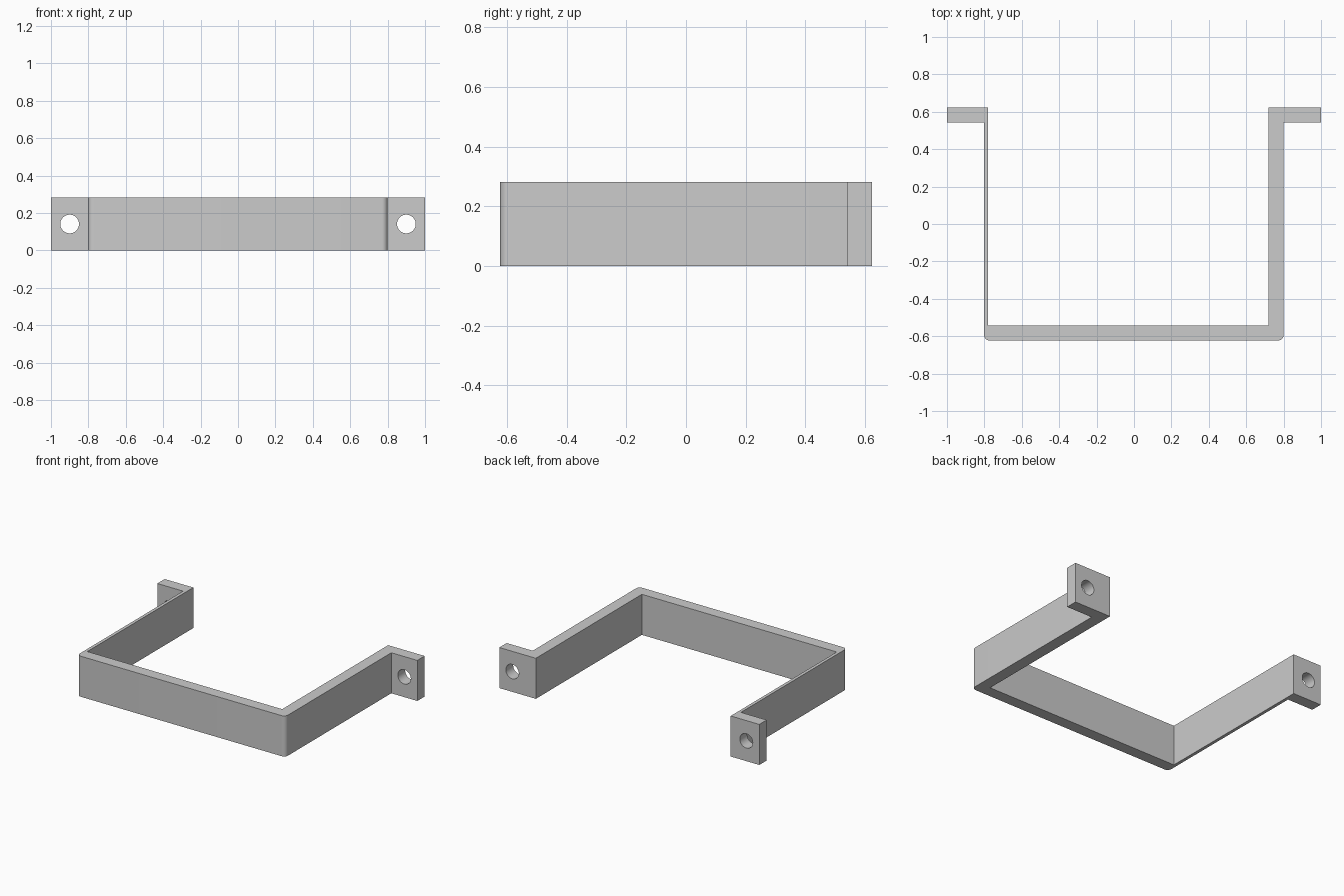
import bpy, bmesh, math

if "Cube" in bpy.data.objects:
    bpy.data.objects.remove(bpy.data.objects["Cube"])

H, Y, T = 0.282, 0.623, 0.081      # height, half depth, strip thickness
R, HOLE = 0.03, 0.05               # outer corner radius, screw hole radius


def corner(cx, cy, start, steps=8):
    """Quarter-circle points, counter-clockwise."""
    return [(cx + R * math.cos(start + i * math.pi / 2 / steps),
             cy + R * math.sin(start + i * math.pi / 2 / steps))
            for i in range(steps + 1)]


# Bracket outline: thin left wall, thick front and right walls, two flanges
outline = [(-1, Y), (-1, Y - T), (-0.802, Y - T)]
outline += corner(-0.802 + R, -Y + R, math.pi)
outline += corner(0.8 - R, -Y + R, 1.5 * math.pi)
outline += [(0.8, Y - T), (1, Y - T), (1, Y), (0.719, Y),
            (0.719, -Y + T), (-0.78, -Y + T), (-0.78, Y)]

bm = bmesh.new()
base = bm.faces.new([bm.verts.new((x, y, 0)) for x, y in outline])
top = bmesh.ops.extrude_face_region(bm, geom=[base])["geom"]
bmesh.ops.translate(bm, vec=(0, 0, H),
                    verts=[v for v in top if isinstance(v, bmesh.types.BMVert)])
bmesh.ops.recalc_face_normals(bm, faces=bm.faces)
mesh = bpy.data.meshes.new("mounting_bracket")
bm.to_mesh(mesh)
bm.free()
bracket = bpy.data.objects.new("mounting_bracket", mesh)
bpy.context.collection.objects.link(bracket)

# Screw holes through both flanges
for side in (-1, 1):
    bpy.ops.mesh.primitive_cylinder_add(
        vertices=48, radius=HOLE, depth=0.3,
        location=(side * 0.9, Y - T / 2, H / 2), rotation=(math.pi / 2, 0, 0))
    cutter = bpy.context.object
    cutter.name = "hole_cutter"
    cutter.hide_render = True
    cut = bracket.modifiers.new("screw_hole", 'BOOLEAN')
    cut.operation, cut.solver, cut.object = 'DIFFERENCE', 'EXACT', cutter
    bpy.context.view_layer.objects.active = bracket
    bpy.ops.object.modifier_apply(modifier=cut.name)
    bpy.data.objects.remove(cutter)

# Smooth the round corners and holes, keep the other edges sharp
bpy.ops.object.select_all(action='DESELECT')
bracket.select_set(True)
bpy.context.view_layer.objects.active = bracket
bpy.ops.object.shade_smooth_by_angle(angle=math.radians(30))
